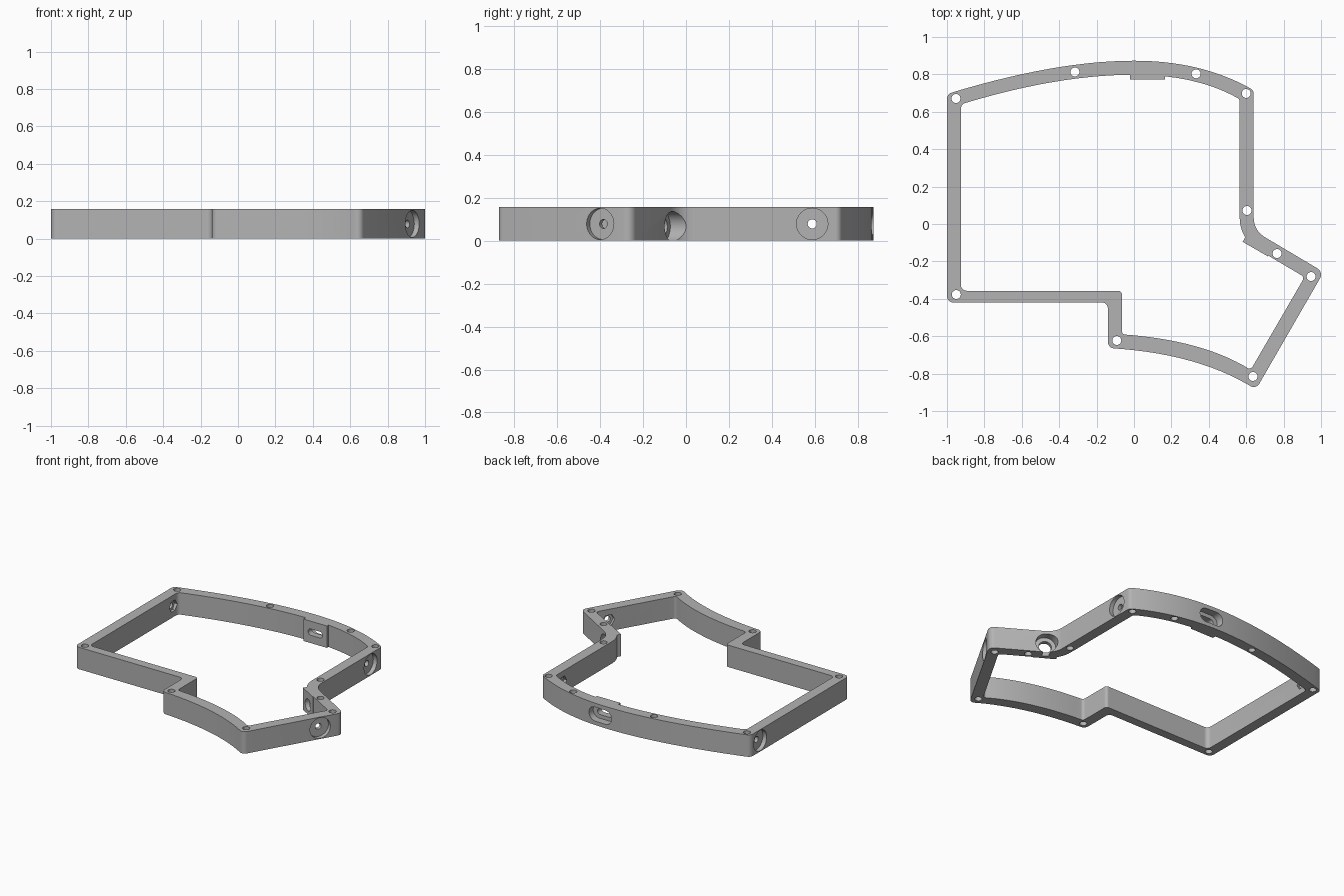
import bpy
from math import sin, cos, pi, radians, tan
from mathutils import Vector

if "Cube" in bpy.data.objects:
    bpy.data.objects.remove(bpy.data.objects["Cube"])

H = 0.157      # wall height
MID = H / 2

grey = bpy.data.materials.new("grey plastic")
grey.use_nodes = True
colour = (0.45, 0.45, 0.45, 1)
grey.diffuse_color = colour
grey.node_tree.nodes["Principled BSDF"].inputs["Base Color"].default_value = colour


def make_object(name, verts, faces):
    mesh = bpy.data.meshes.new(name)
    mesh.from_pydata(verts, [], faces)
    mesh.materials.append(grey)
    obj = bpy.data.objects.new(name, mesh)
    bpy.context.collection.objects.link(obj)
    return obj


def bezier(a, b, c, steps=14):
    """Points strictly between a and c on a quadratic curve."""
    a, b, c = Vector(a), Vector(b), Vector(c)
    ts = [i / steps for i in range(1, steps)]
    return [((1 - t) ** 2 * a + 2 * t * (1 - t) * b + t * t * c, 0) for t in ts]


def fillet(corners, steps=8):
    """Round every corner that has a radius."""
    result = []
    for i, (p, r) in enumerate(corners):
        if r == 0:
            result.append(p)
            continue
        a = (corners[i - 1][0] - p).normalized()
        b = (corners[(i + 1) % len(corners)][0] - p).normalized()
        half = a.angle(b) / 2
        centre = p + (a + b).normalized() * r / sin(half)
        start = p + a * r / tan(half) - centre
        end = p + b * r / tan(half) - centre
        sweep = start.angle(end)
        for k in range(steps + 1):
            t = k / steps
            arc = start * sin((1 - t) * sweep) + end * sin(t * sweep)
            result.append(centre + arc / sin(sweep))
    return result


def outline(corners, crown, bends, radii):
    """Clockwise loop: back arc, elbow, straight walls and front arc."""
    back_left, back_right, elbow, point, tip, step, notch, front_left = corners
    marks = [(Vector(c), r) for c, r in zip(corners, radii)]
    loop = marks[:1] + bezier(back_left, bends[0], crown) + [(Vector(crown), 0)]
    loop += bezier(crown, bends[1], back_right) + marks[1:5]
    loop += bezier(tip, bends[2], step) + marks[5:]
    return fillet(loop)


outer = outline([(-1, 0.695), (0.64, 0.715), (0.64, -0.035), (1.014, -0.257),
                 (0.652, -0.885), (-0.14, -0.663), (-0.14, -0.42), (-1, -0.42)],
                (0, 0.873), [(-0.42, 0.873), (0.37, 0.873), (0.35, -0.69)],
                [0.035, 0.03, 0.12, 0.04, 0.035, 0.035, 0.03, 0.035])
inner = outline([(-0.925, 0.64), (0.565, 0.667), (0.565, -0.079), (0.912, -0.284),
                 (0.624, -0.78), (-0.065, -0.59), (-0.065, -0.357), (-0.925, -0.357)],
                (0, 0.798), [(-0.41, 0.798), (0.34, 0.798), (0.37, -0.62)],
                [0.03, 0.025, 0.195, 0.02, 0.02, 0.02, 0.02, 0.03])

# Case frame: a closed wall between the two outlines
n = len(outer)
verts = [(p.x, p.y, z) for loop, z in ((outer, 0), (outer, H), (inner, H), (inner, 0)) for p in loop]
faces = []
for i in range(n):
    j = (i + 1) % n
    for ring in range(4):
        a, b = ring * n, (ring + 1) % 4 * n
        faces.append((a + i, b + i, b + j, a + j))
frame = make_object("case_frame", verts, faces)


def circle(r, sides=40):
    return [(r * cos(2 * pi * k / sides), r * sin(2 * pi * k / sides)) for k in range(sides)]


def slot(width, height, steps=12):
    r = height / 2
    angles = [-pi / 2 + pi * k / steps for k in range(steps + 1)]
    right = [(width / 2 - r + r * cos(a), r * sin(a)) for a in angles]
    return right + [(-x, -y) for x, y in right]


def rectangle(width, height):
    w, h = width / 2, height / 2
    return [(-w, -h), (w, -h), (w, h), (-w, h)]


def prism(name, profile, start, direction, length):
    d = Vector(direction).normalized()
    v = Vector((0, 1, 0)) if abs(d.z) > 0.9 else Vector((0, 0, 1))
    u = v.cross(d)
    base = [Vector(start) + u * x + v * y for x, y in profile]
    m = len(base)
    sides = [(i, (i + 1) % m, m + (i + 1) % m, m + i) for i in range(m)]
    caps = [tuple(reversed(range(m))), tuple(range(m, 2 * m))]
    return make_object(name, base + [p + d * length for p in base], sides + caps)


def combine(operation, *args):
    """Add or cut a prism, then drop the helper."""
    tool = prism("helper", *args)
    tool.hide_render = True
    mod = frame.modifiers.new("shape", "BOOLEAN")
    mod.operation, mod.solver, mod.object = operation, "EXACT", tool
    bpy.ops.object.modifier_apply(modifier=mod.name)
    bpy.data.objects.remove(tool)


bpy.context.view_layer.objects.active = frame
frame.select_set(True)

# Flat pads behind the cable slot and the round socket
back = Vector((0, 1, 0))
slant = Vector((sin(radians(30)), cos(radians(30)), 0))
cable = Vector((0.072, 0.772, MID))
socket = Vector((0.648, -0.134, MID))
combine("UNION", rectangle(0.186, H), cable, back, 0.06)
combine("UNION", rectangle(0.155, H), socket, slant, 0.055)

# Cable slot: wide outer recess and narrow opening
combine("DIFFERENCE", slot(0.185, 0.1), cable + back * 0.045, back, 0.15)
combine("DIFFERENCE", slot(0.115, 0.045), cable - back * 0.05, back, 0.2)

# Round socket: wide outer recess and smaller opening
axis = socket - Vector((0, 0, 0.012))
combine("DIFFERENCE", circle(0.07), axis + slant * 0.03, slant, 0.2)
combine("DIFFERENCE", circle(0.042), axis - slant * 0.05, slant, 0.2)

# Side bolts: round recess, bolt hole, hexagonal nut pocket
for x, y, nx, ny in ((-1, 0.588, -1, 0), (0.64, 0.588, 1, 0), (0.932, -0.4, 0.866, -0.5)):
    p, out = Vector((x, y, MID)), Vector((nx, ny, 0))
    combine("DIFFERENCE", circle(0.073), p + out * 0.03, -out, 0.06)
    combine("DIFFERENCE", circle(0.021, 24), p + out * 0.03, -out, 0.15)
    combine("DIFFERENCE", circle(0.043, 6), p - out * 0.055, -out, 0.06)

# Vertical screw holes
for x, y in ((-0.952, 0.671), (-0.316, 0.813), (0.332, 0.803), (0.6, 0.698), (0.604, 0.072),
             (0.765, -0.158), (0.947, -0.281), (0.636, -0.815), (-0.092, -0.623), (-0.95, -0.377)):
    combine("DIFFERENCE", circle(0.024, 24), (x, y, -0.1), (0, 0, 1), 0.4)

bpy.ops.object.shade_smooth_by_angle(angle=radians(30))
